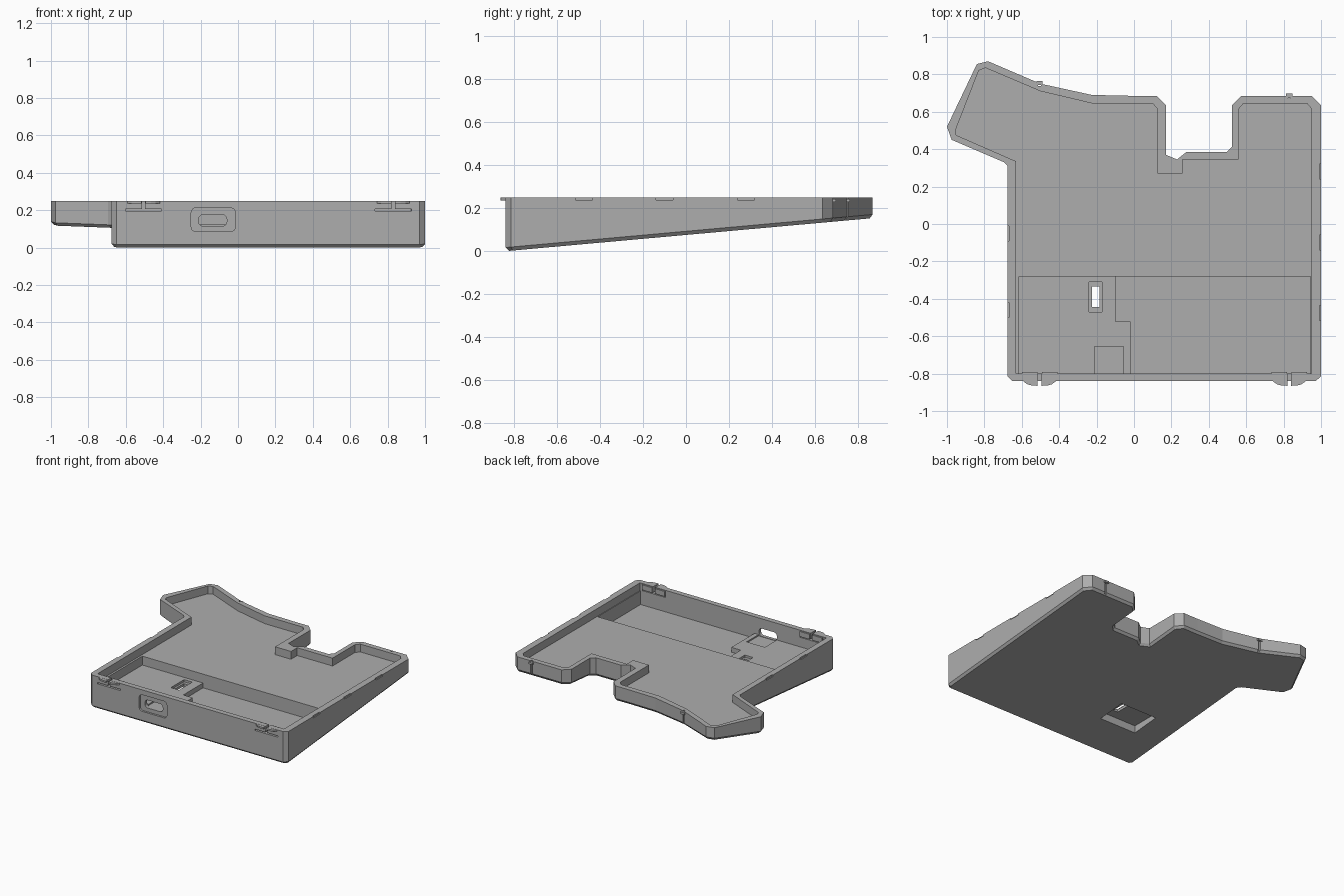
import bpy, bmesh, math

if "Cube" in bpy.data.objects:
    bpy.data.objects.remove(bpy.data.objects["Cube"], do_unlink=True)

GREY = (0.42, 0.42, 0.42, 1)
grey = bpy.data.materials.new("matte grey")
grey.use_nodes = True
grey.diffuse_color = GREY
grey.node_tree.nodes["Principled BSDF"].inputs["Base Color"].default_value = GREY

TOP, DECK, TRAY, SHELF = 0.25, 0.19, 0.085, 0.122


def finish(name, bm):
    bmesh.ops.recalc_face_normals(bm, faces=bm.faces)
    mesh = bpy.data.meshes.new(name)
    bm.to_mesh(mesh)
    bm.free()
    mesh.materials.append(grey)
    ob = bpy.data.objects.new(name, mesh)
    bpy.context.collection.objects.link(ob)
    return ob


def extrude(name, points, offset):
    """Close a flat outline and extrude it along an offset."""
    bm = bmesh.new()
    face = bm.faces.new([bm.verts.new(p) for p in points])
    ext = bmesh.ops.extrude_face_region(bm, geom=[face])
    moved = [v for v in ext["geom"] if isinstance(v, bmesh.types.BMVert)]
    bmesh.ops.translate(bm, verts=moved, vec=offset)
    return finish(name, bm)


def prism(name, points, z0, z1):
    return extrude(name, [(x, y, z0) for x, y in points], (0, 0, z1 - z0))


def box(name, x0, x1, y0, y1, z0, z1):
    return prism(name, [(x0, y0), (x1, y0), (x1, y1), (x0, y1)], z0, z1)


def rounded_slot(name, x0, x1, z0, z1, y0, y1, r):
    """Rounded rectangle in the front wall, running along y."""
    pts = []
    for cx, cz, a in ((x1 - r, z1 - r, 0), (x0 + r, z1 - r, 90),
                      (x0 + r, z0 + r, 180), (x1 - r, z0 + r, 270)):
        for k in range(5):
            t = math.radians(a + k * 22.5)
            pts.append((cx + r * math.cos(t), y0, cz + r * math.sin(t)))
    return extrude(name, pts, (0, y1 - y0, 0))


def cut(body, cutter):
    cutter.hide_render = True
    mod = body.modifiers.new("cut", "BOOLEAN")
    mod.operation = "DIFFERENCE"
    mod.solver = "EXACT"
    mod.object = cutter
    bpy.context.view_layer.objects.active = body
    bpy.ops.object.modifier_apply(modifier=mod.name)
    bpy.data.objects.remove(cutter, do_unlink=True)


# Outer shell: plan outline with a sloping, chamfered underside
outer = [(-.84, .855), (-.78, .87), (-.5, .75), (-.225, .69), (0, .685),
         (.12, .685), (.17, .635), (.17, .37), (.23, .345), (.28, .385),
         (.495, .385), (.525, .415), (.525, .635), (.575, .685), (.95, .685),
         (1, .635), (1, -.815), (.97, -.84), (-.65, -.84), (-.675, -.815),
         (-.675, .31), (-.695, .33), (-.975, .45), (-1, .52)]
bm = bmesh.new()
rim = [bm.verts.new((x, y, TOP)) for x, y in outer]
ring = [bm.verts.new((x, y, .0165 + .09 * (y + .84))) for x, y in outer]
bm.faces.new(rim)
base = bm.faces.new(ring)
for i in range(len(outer)):
    bm.faces.new((rim[i - 1], rim[i], ring[i], ring[i - 1]))
bmesh.ops.recalc_face_normals(bm, faces=bm.faces)
bmesh.ops.inset_region(bm, faces=[base], thickness=.016, depth=.017)
case = finish("case_shell", bm)

# Shallow key deck
inner = [(-.83, .82), (-.795, .835), (-.5, .71), (-.225, .645), (.1, .645),
         (.125, .615), (.125, .27), (.26, .27), (.26, .345), (.56, .345),
         (.56, .615), (.585, .645), (.925, .645), (.95, .615), (.95, -.8),
         (-.63, -.8), (-.63, .335), (-.95, .475), (-.955, .5)]
cut(case, prism("deck_cutter", inner, DECK, 1))

# Deep front tray, leaving a raised shelf for the controller board
tray = [(-.1, -.28), (-.1, -.52), (-.02, -.52), (-.02, -.8), (.945, -.8), (.945, -.28)]
shelf = [(-.615, -.28), (-.615, -.8), (-.01, -.8), (-.01, -.52), (-.09, -.52), (-.09, -.28)]
cut(case, prism("tray_cutter", tray, TRAY, .23))
cut(case, prism("shelf_cutter", shelf, SHELF, .23))
cut(case, box("connector_bed_cutter", -.21, -.055, -.8, -.655, .112, .2))

# Button opening with its counterbore and the recess underneath
cut(case, box("button_bore_cutter", -.24, -.17, -.47, -.31, .105, .2))
cut(case, box("button_hole_cutter", -.225, -.185, -.445, -.335, -.1, .2))
cut(case, box("underside_cutter", -.44, -.13, -.515, -.29, -.1, .085))

# Front port and its rounded surround
cut(case, rounded_slot("surround_cutter", -.25, -.015, .085, .212, -.9, -.825, .025))
cut(case, rounded_slot("port_cutter", -.21, -.06, .115, .175, -.9, -.75, .022))

# Front clips: slits in the wall with a split half-moon catch above
for side, cx in (("right", -.505), ("left", .83)):
    cut(case, box("slit_cutter", cx - .097, cx + .097, -.9, -.79, .195, .205))
    cut(case, box("gap_cutter", cx - .009, cx + .009, -.9, -.79, .2, .3))
    for part, s in (("outer", -1), ("inner", 1)):
        arc = [(.01, -.835), (.01, -.865), (.04, -.864),
               (.065, -.857), (.085, -.843), (.09, -.835)]
        prism(f"{side}_front_catch_{part}", [(cx + s * x, y) for x, y in arc], .236, .249)
        x0, x1 = sorted((cx + s * .012, cx + s * .095))
        box(f"{side}_front_clip_pad_{part}", x0, x1, -.81, -.79, .206, .245)

# Back clips: narrow slots with a small catch
for side, cx, cy in (("right", -.505, .752), ("left", .83, .685)):
    cut(case, box("back_slot_cutter", cx - .007, cx + .007, cy - .014, cy + .1, -.1, .3))
    box(f"{side}_back_catch", cx - .017, cx + .017, cy - .01, cy + .013, .228, .243)

# Small notches along the outer top edge of both long walls
for x, ys in ((1, (.28, -.1, -.475)), (-.675, (-.05, -.46))):
    for y in ys:
        cut(case, box("side_notch_cutter", x - .008, x + .008, y - .04, y + .04, .238, .3))
